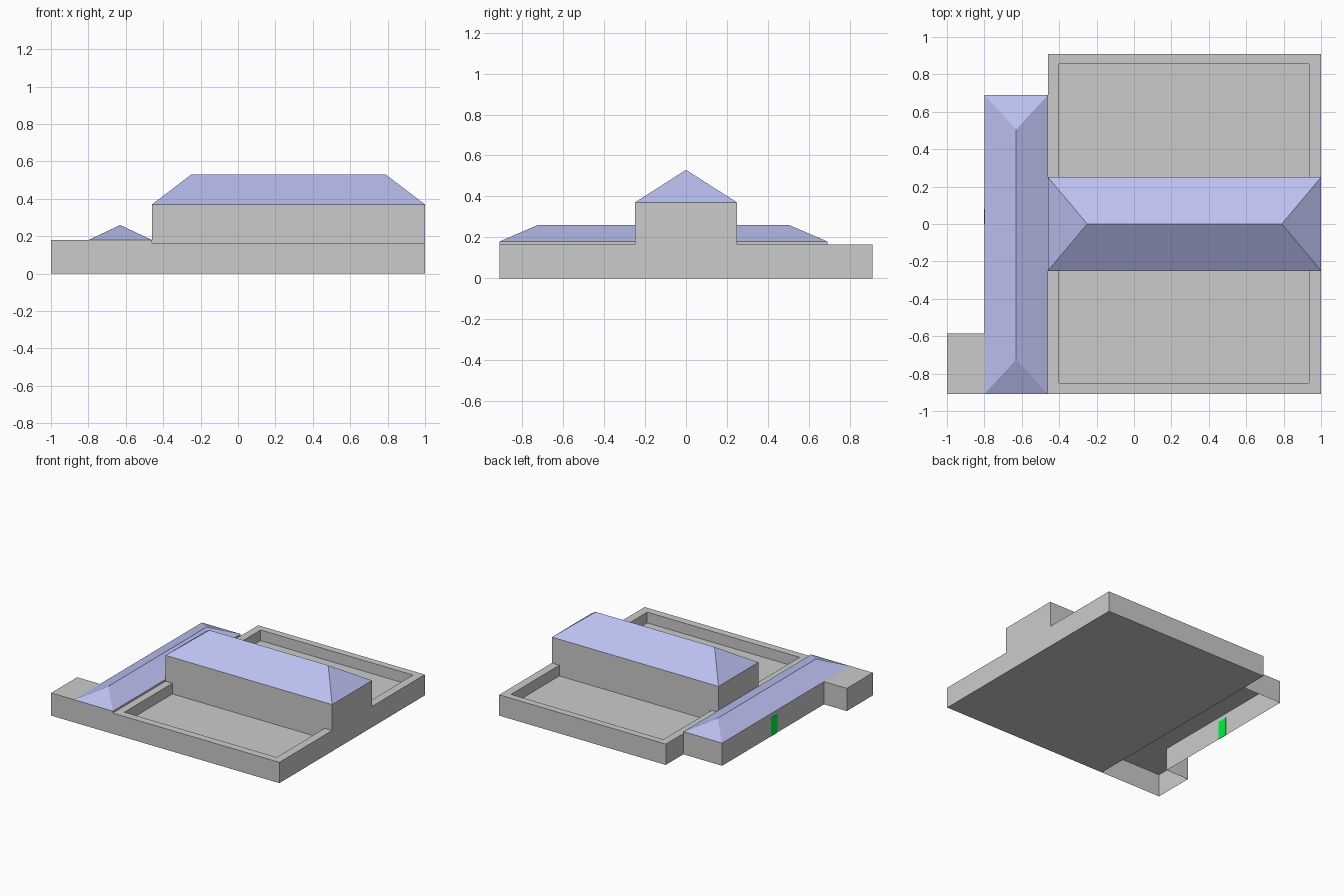
import bpy, bmesh
from mathutils import Vector

if "Cube" in bpy.data.objects:
    bpy.data.objects.remove(bpy.data.objects["Cube"])


def material(name, rgb):
    mat = bpy.data.materials.new(name)
    mat.diffuse_color = (*rgb, 1)
    mat.use_nodes = True
    mat.node_tree.nodes["Principled BSDF"].inputs["Base Color"].default_value = mat.diffuse_color
    return mat


def to_object(name, bm, mat=None):
    mesh = bpy.data.meshes.new(name)
    bm.to_mesh(mesh)
    bm.free()
    obj = bpy.data.objects.new(name, mesh)
    bpy.context.collection.objects.link(obj)
    if mat:
        mesh.materials.append(mat)
    return obj


def prism(name, points, direction, mat=None, open_start=False):
    """Extrude a flat outline; optionally leave the starting face open."""
    bm = bmesh.new()
    base = bm.faces.new([bm.verts.new(p) for p in points])
    grown = bmesh.ops.extrude_face_region(bm, geom=[base], use_keep_orig=True)
    top = [v for v in grown["geom"] if isinstance(v, bmesh.types.BMVert)]
    bmesh.ops.translate(bm, verts=top, vec=Vector(direction))
    bmesh.ops.recalc_face_normals(bm, faces=bm.faces[:])
    if open_start:
        bmesh.ops.delete(bm, geom=[base], context="FACES_ONLY")
    return to_object(name, bm, mat)


def box(name, x0, x1, y0, y1, z0, z1, mat=None):
    outline = [(x0, y0, z0), (x1, y0, z0), (x1, y1, z0), (x0, y1, z0)]
    return prism(name, outline, (0, 0, z1 - z0), mat)


def hip_roof(name, x0, x1, y0, y1, z0, z1, hip, mat):
    """Four-sided roof, ridge along the longer side; hip = setback at both ends."""
    bm = bmesh.new()
    a, b, c, d = [bm.verts.new((x, y, z0)) for x, y in
                  ((x0, y0), (x1, y0), (x1, y1), (x0, y1))]
    if x1 - x0 > y1 - y0:
        ym = (y0 + y1) / 2
        r = bm.verts.new((x0 + hip, ym, z1))
        s = bm.verts.new((x1 - hip, ym, z1))
        faces = [(a, b, s, r), (b, c, s), (c, d, r, s), (d, a, r)]
    else:
        xm = (x0 + x1) / 2
        r = bm.verts.new((xm, y0 + hip, z1))
        s = bm.verts.new((xm, y1 - hip, z1))
        faces = [(a, b, r), (b, c, s, r), (c, d, s), (d, a, r, s)]
    for f in faces:
        bm.faces.new(f)
    return to_object(name, bm, mat)


roof_blue = material("roof_blue", (0.50, 0.53, 0.88))
door_green = material("door_green", (0.0, 0.90, 0.05))

# Main hall: stepped cross-section with a tall centre and low sides
half = [(0.91, 0), (0.91, 0.165), (0.25, 0.165), (0.25, 0.37)]
section = half + [(-y, z) for y, z in reversed(half)]
hall = prism("main_hall", [(-0.46, y, z) for y, z in section], (1.46, 0, 0))

# Sunken flat roofs behind the parapets
for y0, y1 in ((-0.85, -0.25), (0.25, 0.855)):
    cutter = box("recess_cutter", -0.40, 0.935, y0, y1, 0.08, 0.25)
    cutter.hide_render = True
    mod = hall.modifiers.new("recess", "BOOLEAN")
    mod.operation = "DIFFERENCE"
    mod.solver = "EXACT"
    mod.object = cutter
    bpy.context.view_layer.objects.active = hall
    bpy.ops.object.modifier_apply(modifier=mod.name)
    bpy.data.objects.remove(cutter)

hip_roof("main_roof", -0.46, 1.0, -0.25, 0.25, 0.37, 0.53, 0.21, roof_blue)

# Side wing: L-shaped shell, open underneath
wing = [(-1, -0.91), (-0.46, -0.91), (-0.46, 0.69),
        (-0.80, 0.69), (-0.80, -0.585), (-1, -0.585)]
prism("side_wing", [(x, y, 0) for x, y in wing], (0, 0, 0.18), open_start=True)
hip_roof("wing_roof", -0.80, -0.46, -0.91, 0.69, 0.18, 0.26, 0.185, roof_blue)

# Door set into the outer wing wall, visible from both sides
box("wing_door", -0.802, -0.798, 0.0, 0.08, 0.0, 0.145, door_green)
